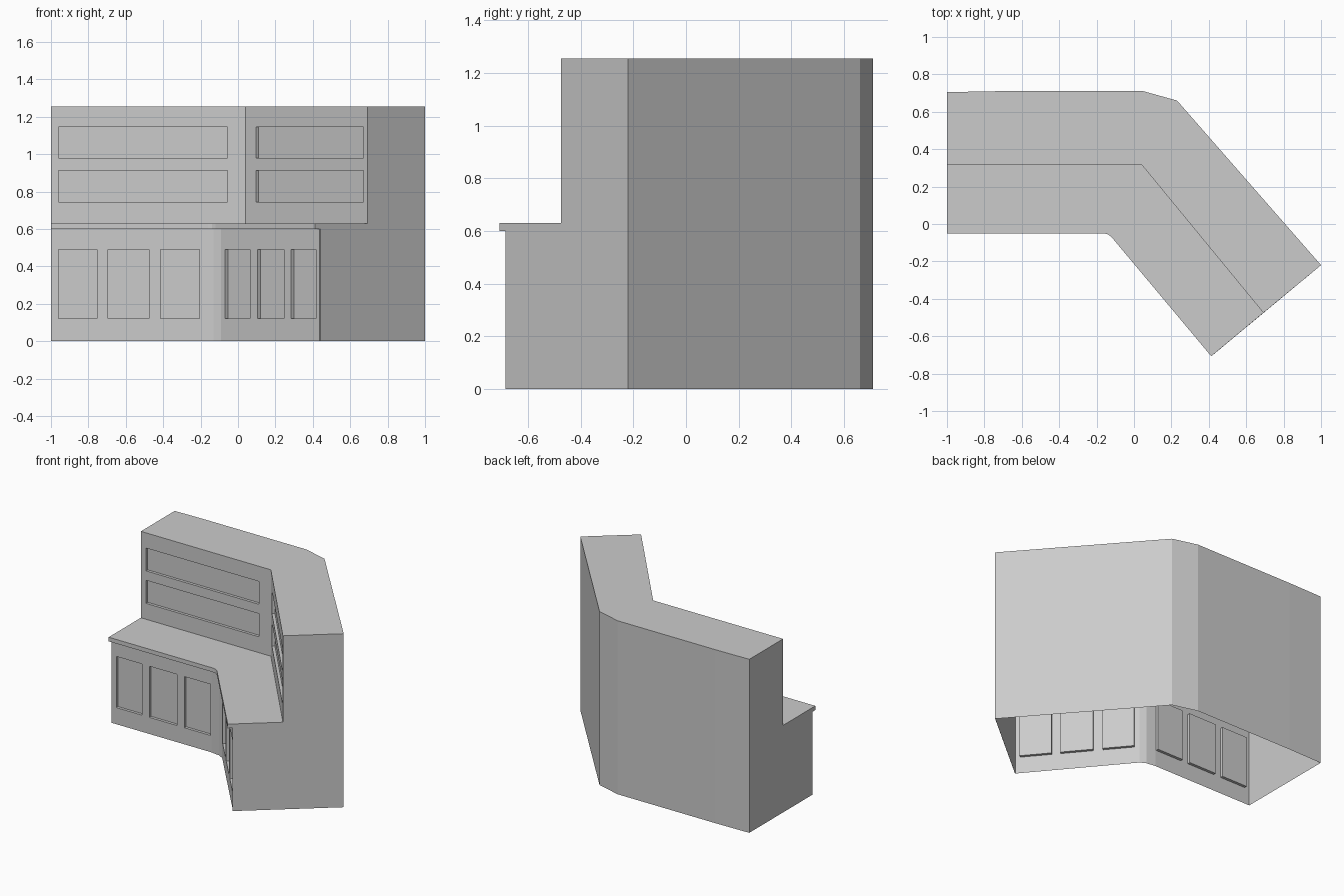
import bpy, bmesh
from mathutils import Vector

if "Cube" in bpy.data.objects:
    bpy.data.objects.remove(bpy.data.objects["Cube"])

LOW, DECK, TOP, RECESS = 0.60, 0.63, 1.255, 0.02

# Plan lines, all read left to right as seen from the front
body = [(-1, -0.02), (-0.20, -0.02), (-0.13, -0.03), (-0.09, -0.052), (0.44, -0.685)]
ledge = [(-1, -0.05), (-0.16, -0.05), (-0.14, -0.055), (-0.12, -0.07), (0.413, -0.707)]
upper = [(-1, 0.318), (0.04, 0.318), (0.692, -0.475)]
back = [(1.0, -0.22), (0.23, 0.66), (0.05, 0.71), (-0.73, 0.71), (-1, 0.705)]


def at(p, z):
    return Vector((p[0], p[1], z))


def add(bm, pts):
    bm.faces.new([bm.verts.new(p) for p in pts])


def strip(bm, line, z0, z1):
    for a, b in zip(line, line[1:]):
        add(bm, [at(a, z0), at(b, z0), at(b, z1), at(a, z1)])


def finish(name, bm):
    bmesh.ops.remove_doubles(bm, verts=bm.verts, dist=0.0005)
    mesh = bpy.data.meshes.new(name)
    bm.to_mesh(mesh)
    bm.free()
    bpy.context.collection.objects.link(bpy.data.objects.new(name, mesh))


def window_wall(bm, glass, a, b, z0, z1, spans, rows):
    """Wall from a to b with recessed openings at x spans times z rows."""
    d = Vector((b[0] - a[0], b[1] - a[1], 0)).normalized()
    inward = Vector((-d.y, d.x, 0)) * RECESS

    def pt(x, z):
        t = (x - a[0]) / (b[0] - a[0])
        return Vector((x, a[1] + t * (b[1] - a[1]), z))

    xs = sorted([a[0], b[0]] + [v for s in spans for v in s])
    zs = sorted([z0, z1] + [v for r in rows for v in r])
    for i in range(len(xs) - 1):
        for j in range(len(zs) - 1):
            q = [pt(xs[i], zs[j]), pt(xs[i + 1], zs[j]),
                 pt(xs[i + 1], zs[j + 1]), pt(xs[i], zs[j + 1])]
            if i % 2 and j % 2:
                deep = [p + inward for p in q]
                for k in range(4):
                    n = (k + 1) % 4
                    add(bm, [q[k], q[n], deep[n], deep[k]])
                add(glass, deep[::-1])  # panes face the interior
            else:
                add(bm, q)


# Lower storey front with the rounded bend between two window walls
low, low_glass = bmesh.new(), bmesh.new()
sill = [(0.12, 0.49)]
window_wall(low, low_glass, body[0], body[1], 0, LOW,
            [(-0.96, -0.755), (-0.695, -0.475), (-0.415, -0.205)], sill)
strip(low, body[1:4], 0, LOW)
window_wall(low, low_glass, body[3], body[4], 0, LOW,
            [(-0.07, 0.065), (0.105, 0.245), (0.283, 0.418)], sill)
finish("lower_front", low)
finish("lower_windows", low_glass)

# Upper storeys front with ribbon windows
up, up_glass = bmesh.new(), bmesh.new()
ribbons = [(0.745, 0.912), (0.98, 1.145)]
window_wall(up, up_glass, upper[0], upper[1], DECK, TOP, [(-0.96, -0.055)], ribbons)
window_wall(up, up_glass, upper[1], upper[2], DECK, TOP, [(0.095, 0.672)], ribbons)
finish("upper_front", up)
finish("upper_windows", up_glass)

# Overhanging ledge: fascia, deck and underside
bm = bmesh.new()
strip(bm, ledge, LOW, DECK)
add(bm, [at(p, DECK) for p in ledge + upper[::-1]])
for i in range(4):
    add(bm, [at(body[i], LOW), at(body[i + 1], LOW), at(ledge[i + 1], LOW), at(ledge[i], LOW)])
finish("ledge", bm)

# Back walls and flat roof
bm = bmesh.new()
strip(bm, back, 0, TOP)
add(bm, [at(p, TOP) for p in upper + back])
finish("back_and_roof", bm)

# Stepped end walls
ends = ((-1, 0), (0, -1))  # (index on back line, index on front lines)
for name, bi, fi in (("left_end", -1, 0), ("right_end", 0, -1)):
    b, f, l, u = back[bi], body[fi], ledge[fi], upper[fi]
    pts = [at(f, 0), at(b, 0), at(b, TOP), at(u, TOP), at(u, DECK),
           at(l, DECK), at(l, LOW), at(f, LOW)]
    bm = bmesh.new()
    add(bm, pts if fi == -1 else pts[::-1])
    # inner lining of the lower storey
    s = 0.004 if fi == 0 else -0.004
    inner = [at(p, z) + Vector((s, 0, 0)) for p, z in ((f, 0), (b, 0), (b, LOW), (f, LOW))]
    add(bm, inner[::-1] if fi == -1 else inner)
    finish(name, bm)

# Inner skirting along the foot of the front wall
bm = bmesh.new()
strip(bm, [(x + 0.003, y + 0.004) for x, y in body[::-1]], 0, 0.06)
finish("inner_skirting", bm)
